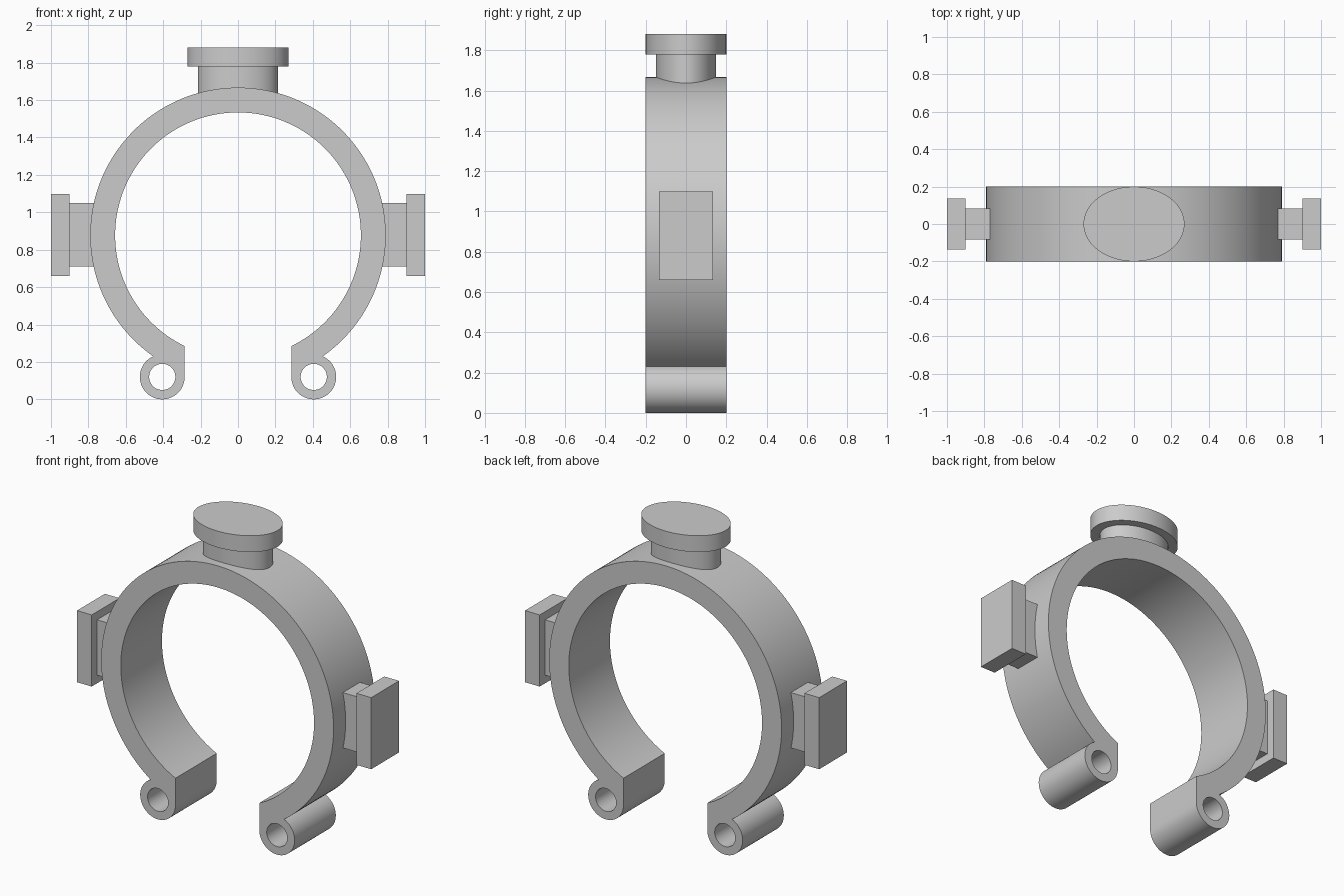
import bpy
from math import sin, cos, pi, atan2, acos, asin, sqrt, radians

cube = bpy.data.objects.get("Cube")
if cube:
    bpy.data.objects.remove(cube, do_unlink=True)

GREY = (0.6, 0.6, 0.6, 1)
mat = bpy.data.materials.new("plain grey")
mat.use_nodes = True
mat.diffuse_color = GREY
mat.node_tree.nodes["Principled BSDF"].inputs["Base Color"].default_value = GREY

MID = 0.877                # height of the ring centre
OUTER, INNER = 0.79, 0.657
HINGE_X, HINGE_R, BORE = 0.405, 0.12, 0.07
DEPTH = 0.2                # half width of the band
GAP = HINGE_X - HINGE_R


def arc(cx, cz, r, start, end, steps):
    return [(cx + r * cos(start + (end - start) * i / steps),
             cz + r * sin(start + (end - start) * i / steps))
            for i in range(steps + 1)]


def finish(obj, name):
    obj.name = obj.data.name = name
    obj.data.materials.clear()
    obj.data.materials.append(mat)
    bpy.ops.object.select_all(action='DESELECT')
    obj.select_set(True)
    bpy.context.view_layer.objects.active = obj
    bpy.ops.object.shade_smooth_by_angle(angle=radians(30))


def extruded_profile(name, loops):
    curve = bpy.data.curves.new(name, 'CURVE')
    curve.dimensions = '2D'
    curve.fill_mode = 'BOTH'
    curve.extrude = DEPTH
    for loop in loops:
        spline = curve.splines.new('POLY')
        spline.points.add(len(loop) - 1)
        for point, (x, z) in zip(spline.points, loop):
            point.co = (x, z, 0, 1)
        spline.use_cyclic_u = True
    obj = bpy.data.objects.new(name, curve)
    bpy.context.collection.objects.link(obj)
    bpy.ops.object.select_all(action='DESELECT')
    obj.select_set(True)
    bpy.context.view_layer.objects.active = obj
    obj.rotation_euler.x = pi / 2
    bpy.ops.object.convert(target='MESH')
    obj = bpy.context.object
    bpy.ops.object.transform_apply(location=False, rotation=True, scale=False)
    # weld the caps to the walls
    bpy.ops.object.mode_set(mode='EDIT')
    bpy.ops.mesh.select_all(action='SELECT')
    bpy.ops.mesh.remove_doubles(threshold=0.0001)
    bpy.ops.mesh.normals_make_consistent(inside=False)
    bpy.ops.object.mode_set(mode='OBJECT')
    finish(obj, name)


def box(name, x0, x1, half_y, half_z):
    bpy.ops.mesh.primitive_cube_add(size=1, location=((x0 + x1) / 2, 0, MID + 0.002))
    obj = bpy.context.object
    obj.scale = (abs(x1 - x0), 2 * half_y, 2 * half_z)
    bpy.ops.object.transform_apply(location=False, rotation=False, scale=True)
    finish(obj, name)


def oval(name, rx, ry, z0, z1):
    bpy.ops.mesh.primitive_cylinder_add(vertices=96, radius=1, depth=z1 - z0,
                                        location=(0, 0, (z0 + z1) / 2))
    obj = bpy.context.object
    obj.scale = (rx, ry, 1)
    bpy.ops.object.transform_apply(location=False, rotation=False, scale=True)
    finish(obj, name)


# Open ring with a hinge eye on each end, as one outline
dx, dz = HINGE_X, HINGE_R - MID
dist = sqrt(dx * dx + dz * dz)
along = (OUTER ** 2 - HINGE_R ** 2 + dist ** 2) / (2 * dist)
a_out = atan2(dz, dx) + acos(along / OUTER)
a_eye = atan2(MID + OUTER * sin(a_out) - HINGE_R, OUTER * cos(a_out) - HINGE_X)
a_in = -acos(GAP / INNER)
outline = arc(0, MID, OUTER, a_out, pi - a_out, 128)
outline += arc(-HINGE_X, HINGE_R, HINGE_R, pi - a_eye, 2 * pi, 40)[1:]
outline += arc(0, MID, INNER, pi - a_in, a_in, 128)
outline += arc(HINGE_X, HINGE_R, HINGE_R, pi, 2 * pi + a_eye, 40)[:-1]
bores = [arc(s * HINGE_X, HINGE_R, BORE, 0, 2 * pi, 48)[:-1] for s in (-1, 1)]
extruded_profile("ring_with_hinge_eyes", [outline] + bores)

# Oval stud on top
oval("top_neck", 0.215, 0.15, 1.6, 1.78)
oval("top_cap", 0.27, DEPTH, 1.78, 1.88)

# Rectangular studs on both sides
for side, s in (("left", 1), ("right", -1)):
    box(side + "_neck", s * 0.72, s * 0.9, 0.083, 0.17)
    box(side + "_plate", s * 0.9, s * 1.0, 0.135, 0.22)
